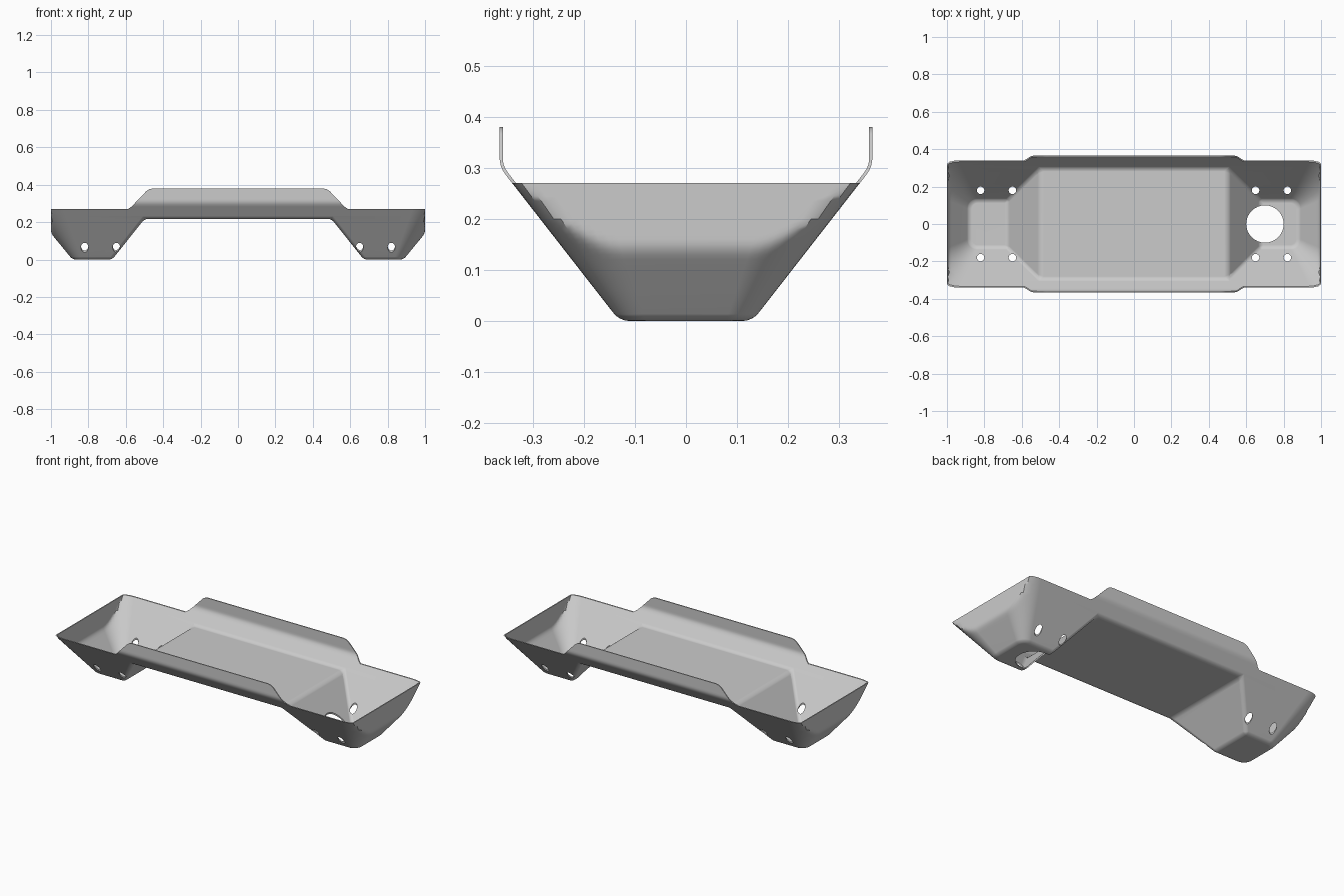
import bpy, bmesh
from math import cos, sin, pi, radians
from mathutils import Matrix

if "Cube" in bpy.data.objects:
    bpy.data.objects.remove(bpy.data.objects["Cube"])


def soft_min(v, limit, k):
    h = max(k - abs(v - limit), 0) / k
    return min(v, limit) - h * h * k / 4


def make_object(name, bm):
    bmesh.ops.recalc_face_normals(bm, faces=bm.faces)
    mesh = bpy.data.meshes.new(name)
    bm.to_mesh(mesh)
    bm.free()
    obj = bpy.data.objects.new(name, mesh)
    bpy.context.collection.objects.link(obj)
    return obj


def add_prism(bm, profile, half_depth):
    # XZ profile extruded along y
    face = bm.faces.new([bm.verts.new((x, -half_depth, z)) for x, z in profile])
    ext = bmesh.ops.extrude_face_region(bm, geom=[face])["geom"]
    for v in ext:
        if isinstance(v, bmesh.types.BMVert):
            v.co.y = half_depth


def add_drill(bm, x, y, radius, top):
    bmesh.ops.create_cone(bm, cap_ends=True, segments=32, radius1=radius, radius2=radius,
                          depth=top + 0.1, matrix=Matrix.Translation((x, y, (top - 0.1) / 2)))


def section(z):
    # flaring rounded rectangle, softly limited to the outer length and width
    s = min(z, 0.33)
    xe, ye, r = 0.885 + 0.82 * s, 0.13 + 0.78 * s, 0.05 + 0.45 * s
    pts, n = [], 10
    for q, (sx, sy) in enumerate([(1, 1), (-1, 1), (-1, -1), (1, -1)]):
        for i in range(n + 1):
            a = (q + i / n) * pi / 2
            x = abs(sx * (xe - r) + r * cos(a))
            y = abs(sy * (ye - r) + r * sin(a))
            pts.append((sx * soft_min(x, 1.0, 0.014), sy * soft_min(y, 0.365, 0.012), z))
    return pts


# tray body: solid loft from floor to above the rim
bm = bmesh.new()
levels = [0, 0.06, 0.105] + [0.12 + 0.01 * i for i in range(9)] + \
         [0.235 + 0.01 * i for i in range(10)] + [0.42]
rings = [[bm.verts.new(p) for p in section(z)] for z in levels]
for lo, hi in zip(rings, rings[1:]):
    for i in range(len(lo)):
        j = (i + 1) % len(lo)
        bm.faces.new((lo[i], lo[j], hi[j], hi[i]))
bm.faces.new(rings[0][::-1])
bm.faces.new(rings[-1])
tray = make_object("tray_shell", bm)

# raised middle underside
bm = bmesh.new()
add_prism(bm, [(-0.752, -0.1), (-0.5, 0.217), (0.5, 0.217), (0.752, -0.1)], 0.6)
arch_cutter = make_object("arch_cutter", bm)

# open top with raised side flanges, drain hole and mounting holes
bm = bmesh.new()
half = [(0.455, 0.38), (0.475, 0.376), (0.49, 0.366), (0.57, 0.282), (0.588, 0.27),
        (1.2, 0.27), (1.2, 0.6)]
add_prism(bm, half + [(-x, z) for x, z in reversed(half)], 0.6)
add_drill(bm, 0.7, 0, 0.1, 0.2)
for sx in (-1, 1):
    for sy in (-1, 1):
        for x in (0.65, 0.82):
            add_drill(bm, sx * x, sy * 0.18, 0.02, 0.2)
trim_cutter = make_object("trim_cutter", bm)

bpy.context.view_layer.objects.active = tray
tray.select_set(True)


def boolean(cutter):
    m = tray.modifiers.new("cut", "BOOLEAN")
    m.object, m.operation, m.solver = cutter, "DIFFERENCE", "EXACT"
    bpy.ops.object.modifier_apply(modifier=m.name)
    bpy.data.objects.remove(cutter)


# cut the arch, open the top, round the lower folds
boolean(arch_cutter)
bm = bmesh.new()
bm.from_mesh(tray.data)
caps = [f for f in bm.faces if f.calc_center_median().z > 0.4]
bmesh.ops.delete(bm, geom=caps, context="FACES")
folds = [e for e in bm.edges if len(e.link_faces) == 2
         and e.calc_face_angle(0) > radians(40)
         and max(v.co.z for v in e.verts) < 0.225
         and min(abs(v.co.x) for v in e.verts) < 0.9]
bmesh.ops.bevel(bm, geom=folds, offset=0.018, offset_type="OFFSET", segments=4, profile=0.5,
                affect="EDGES", clamp_overlap=False)
bmesh.ops.remove_doubles(bm, verts=bm.verts, dist=0.0008)
bm.to_mesh(tray.data)
bm.free()

# sheet thickness, then trim rim and holes
m = tray.modifiers.new("wall", "SOLIDIFY")
m.thickness, m.offset = 0.006, -1
bpy.ops.object.modifier_apply(modifier=m.name)
boolean(trim_cutter)
bpy.ops.object.shade_smooth_by_angle(angle=radians(25))
m = tray.modifiers.new("flat_shading", "WEIGHTED_NORMAL")
m.keep_sharp = True
